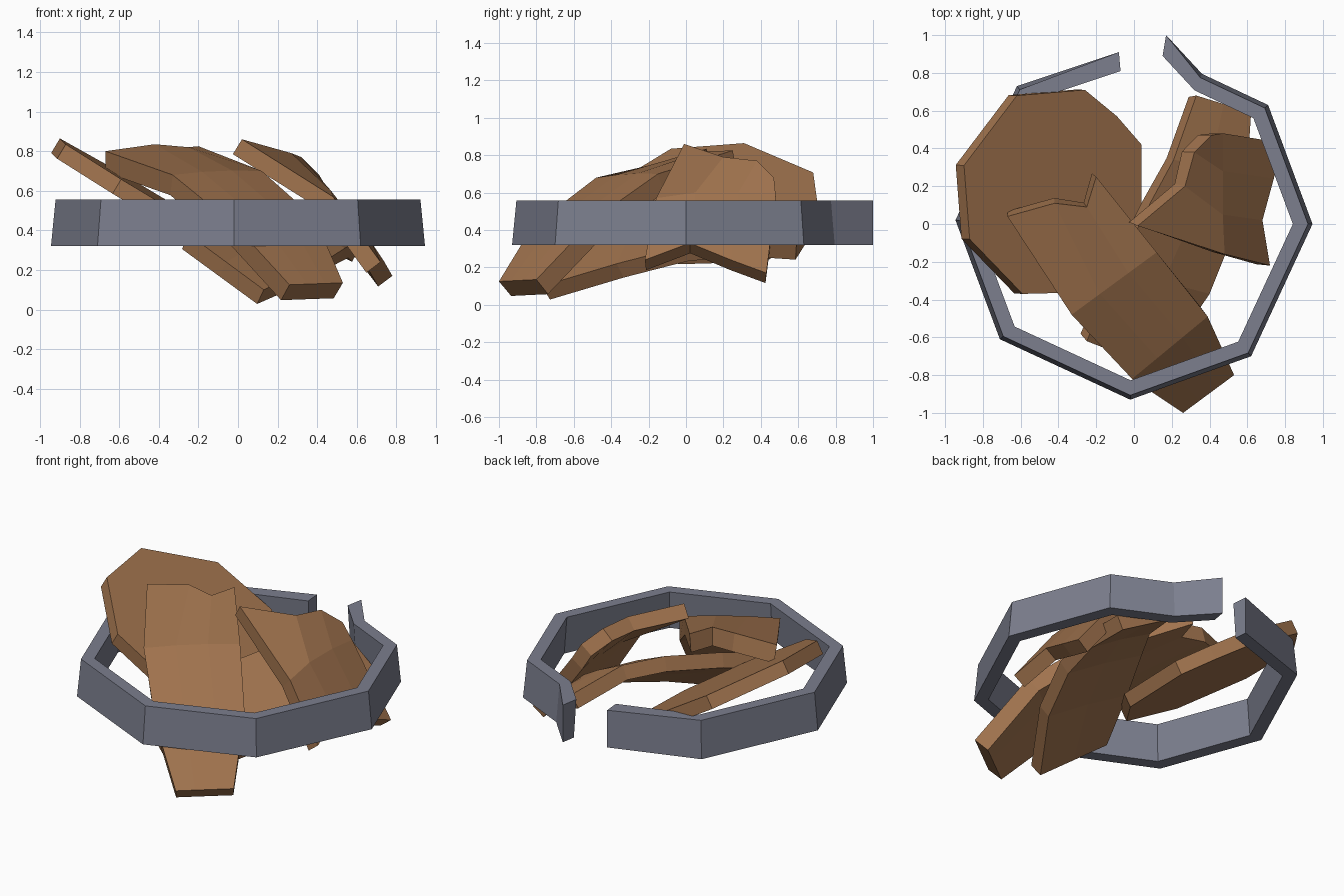
import bpy, bmesh
from mathutils import Vector

if "Cube" in bpy.data.objects:
    bpy.data.objects.remove(bpy.data.objects["Cube"])


def material(name, rgb):
    m = bpy.data.materials.new(name)
    m.diffuse_color = (*rgb, 1)
    m.use_nodes = True
    m.node_tree.nodes["Principled BSDF"].inputs["Base Color"].default_value = m.diffuse_color
    return m


wood = material("wood", (0.35, 0.17, 0.075))
iron = material("iron", (0.2, 0.21, 0.27))


def make(name, verts, faces, mat, thickness=0):
    bm = bmesh.new()
    vs = [bm.verts.new(v) for v in verts]
    for f in faces:
        bm.faces.new([vs[i] for i in f])
    bmesh.ops.recalc_face_normals(bm, faces=bm.faces)
    if thickness:
        # open top surface: normals must face upwards before thickening
        bm.normal_update()
        if sum(f.normal.z * f.calc_area() for f in bm.faces) < 0:
            bmesh.ops.reverse_faces(bm, faces=bm.faces)
    me = bpy.data.meshes.new(name)
    bm.to_mesh(me)
    bm.free()
    me.materials.append(mat)
    ob = bpy.data.objects.new(name, me)
    bpy.context.collection.objects.link(ob)
    if thickness:
        s = ob.modifiers.new("thickness", 'SOLIDIFY')
        s.thickness = thickness
        s.offset = -1
    return ob


def grid(rows, closed=False):
    n = len(rows[0])
    faces = []
    for r in range(len(rows) - 1):
        for c in range(n if closed else n - 1):
            d = (c + 1) % n
            faces.append((r*n + c, r*n + d, (r + 1)*n + d, (r + 1)*n + c))
    return [p for row in rows for p in row], faces


def stave(name, rows, thickness):
    make(name, *grid(rows), wood, thickness)


def between(a, b, n, bulge=0.0):
    # cross row from a to b, slightly crowned
    a, b = Vector(a), Vector(b)
    return [a.lerp(b, i/(n - 1)) + Vector((0, 0, bulge*4*(i/(n - 1))*(1 - i/(n - 1))))
            for i in range(n)]


# Open hoop, bent apart at the back
path = [(-.08, .91), (-.62, .73), (-.945, .02), (-.71, -.61), (-.02, -.93),
        (.62, -.70), (.945, 0), (.71, .63), (.36, .795), (.17, 1.0)]
rings = []
for i, (x, y) in enumerate(path):
    t = 1 if i in (0, len(path) - 1) else .975
    rings.append([(x, y, .32), (x*t, y*t, .557), (x*.89, y*.89, .557), (x*.91, y*.91, .32)])
hv, hf = grid(rings, True)
k = len(hv) - 4
make("iron_hoop", hv, hf + [(0, 1, 2, 3), (k, k + 1, k + 2, k + 3)], iron)

# Tilted round lid
outline = [(-.90, .31), (-.87, -.08), (-.59, -.37), (-.2, -.36), (.04, -.04),
           (.04, .42), (-.09, .57), (-.26, .71), (-.62, .68)]
make("barrel_lid", [(x, y, .315 - .6*x + .03*y) for x, y in outline],
     [range(len(outline))], wood, .085)

# Long stave with a splintered upper end
stave("front_stave", [
    [(-.67, .04, .80), (-.42, .11, .835), (-.25, .09, .82), (-.20, .25, .825)],
    between((-.33, -.48, .68), (.12, -.15, .70), 4, .01),
    between((-.01, -.82, .42), (.39, -.49, .46), 4, .01),
    between((.26, -1.0, .125), (.53, -.80, .135), 4)], .11)

# Stave lying underneath, running front to back
stave("lower_stave", [
    between((-.25, -.62, .38), (.13, -.77, .10), 3),
    between((-.09, -.24, .49), (.40, -.37, .22), 3, .01),
    between((.08, .10, .55), (.54, -.02, .31), 3, .01),
    between((.21, .34, .55), (.60, .28, .34), 3, .01),
    between((.33, .68, .46), (.62, .59, .32), 3)], .09)

# Short broken stave on the right
stave("side_stave", [
    [(.02, -.01, .86), (.27, .20, .79), (.32, .38, .77), (.41, .47, .68)],
    [(.48, -.16, .57), (.47, .05, .60), (.47, .28, .60), (.47, .48, .58)],
    [(.72, -.22, .24), (.68, .02, .33), (.74, .24, .24), (.78, .43, .17)]], .09)
